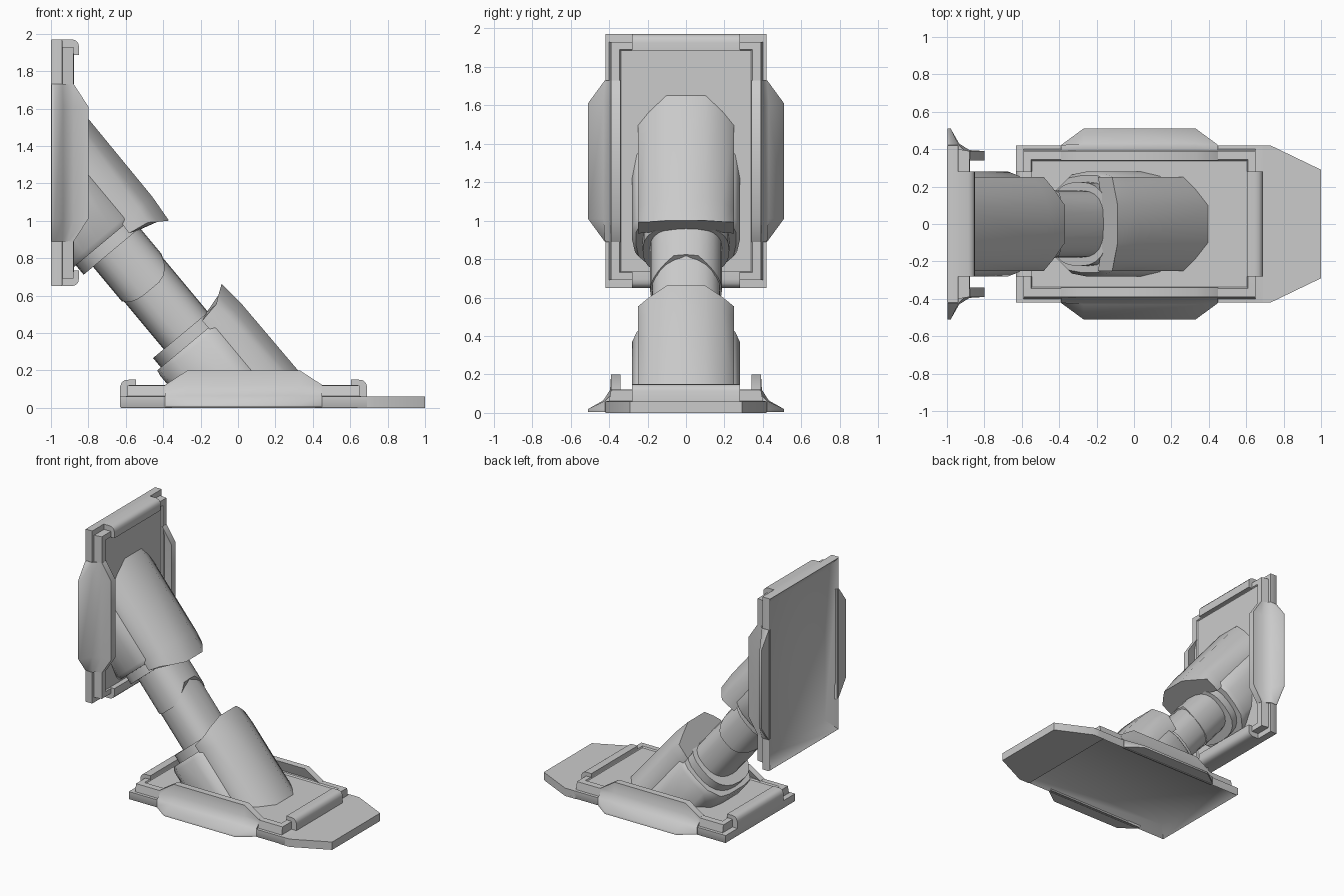
import bpy, bmesh
from math import sin, cos, tau, radians

if "Cube" in bpy.data.objects:
    bpy.data.objects.remove(bpy.data.objects["Cube"])

T_MID = 0.785            # mirror plane of the strut, measured along its axis


def loft(name, loops, smooth=35):
    """Skin equal-length point loops and cap both ends."""
    bm = bmesh.new()
    rows = [[bm.verts.new(p) for p in lp] for lp in loops]
    n = len(rows[0])
    for a, b in zip(rows, rows[1:]):
        for i in range(n):
            j = (i + 1) % n
            bm.faces.new((a[i], a[j], b[j], b[i]))
    bm.faces.new(rows[0][::-1])
    bm.faces.new(rows[-1])
    bmesh.ops.recalc_face_normals(bm, faces=bm.faces)
    me = bpy.data.meshes.new(name)
    bm.to_mesh(me)
    bm.free()
    ob = bpy.data.objects.new(name, me)
    bpy.context.collection.objects.link(ob)
    bpy.ops.object.select_all(action='DESELECT')
    ob.select_set(True)
    bpy.context.view_layer.objects.active = ob
    bpy.ops.object.shade_smooth_by_angle(angle=radians(smooth))
    return ob


# Frames: plate coordinates (s along, y, height) and strut coordinates (y, q across, t along)
def on_base(s, y, h):
    return (s + 0.03, y, h)


def on_wall(s, y, h):
    return (h - 1, y, 1.31 + s)


def strut(y, q, t):
    return (-0.64 * t + 0.768 * q, y, 0.768 * t + 0.64 * q)


def plate(name, place):
    # tray: sloped hollow underside, stepped rim, raised rail, floor
    rings = [(.575, .338, .06), (.655, .415, 0), (.66, .42, .005), (.66, .42, .06),
             (.62, .40, .062), (.62, .39, .12), (.58, .345, .122), (.575, .338, .112)]
    loft(name + "_tray", [[place(a * s, b * y, h) for a, b in
                           ((1, 1), (-1, 1), (-1, -1), (1, -1))] for s, y, h in rings], 50)
    for sg, side in ((-1, "a"), (1, "b")):
        # side flap: tall wall with a flared skirt
        wide = [(.40, .004), (.51, .004), (.51, .02), (.43, .065), (.395, .12), (.39, .2), (.34, .2)]
        slim = [(.40, .004), (.422, .004), (.422, .02), (.422, .062), (.395, .09), (.39, .122), (.34, .122)]
        stations = [(-.42, slim), (-.30, wide), (.30, wide), (.42, slim)]
        loft(f"{name}_flap_{side}",
             [[place(s, sg * y, h) for y, h in sec] for s, sec in stations], 50)
        # rounded end lip
        sec = [(.60, .05), (.66, .05), (.66, .115), (.652, .135), (.637, .147),
               (.615, .15), (.575, .15), (.575, .118), (.60, .118)]
        loft(f"{name}_lip_{side}",
             [[place(sg * s, y, h) for s, h in sec] for y in (-.28, .28)])


def both(half):
    """Mirror a half cross-section in y."""
    return half + [(-p[0],) + tuple(p[1:]) for p in half[::-1]]


def oval(ry, rq, qc, n=24, k=.8):
    pts = []
    for i in range(n):
        c, s = cos(tau * i / n), sin(tau * i / n)
        pts.append((ry * (abs(c) ** k) * (1 if c > 0 else -1),
                    qc + rq * (abs(s) ** k) * (1 if s > 0 else -1)))
    return pts


def socket(name, flip, foot):
    m = (lambda t: 2 * T_MID - t) if flip else (lambda t: t)
    # socket body running down through the plate floor
    body = both([(.10, -.21), (.19, -.195), (.265, -.10), (.28, 0),
                 (.28, .10), (.255, .18), (.18, .215)])
    loft(name + "_body", [[strut(y, q, foot(q)) for y, q in body],
                          [strut(y, q, m(.40)) for y, q in body],
                          [strut(y * .93, q * .97, m(.43)) for y, q in body]], 55)
    # faceted hood overhanging the socket mouth
    hood = both([(.08, .20, .20, .50), (.25, .15, .15, .48), (.25, .275, .265, .50),
                 (.19, .322, .305, .53), (.10, .376, .357, .565)])
    loft(name + "_hood", [[strut(y, q0, foot(q0)) for y, q0, q1, t in hood],
                          [strut(y, (q0 + q1) / 2 + .004, m(.41)) for y, q0, q1, t in hood],
                          [strut(y, q1, m(t)) for y, q0, q1, t in hood]], 55)
    # collar ring around the tube
    ring = oval(.225, .207, .028)
    loft(name + "_collar", [[strut(y, q, m(t)) for y, q in ring] for t in (.40, .495)])


plate("base", on_base)
plate("wall", on_wall)

# toe extension of the base plate
toe = both([(.42, .64), (.42, .73), (.29, 1.0)])
loft("base_toe", [[(x, y, h) for y, x in toe] for h in (0, .06)], 50)

# sockets end inside each plate's floor
socket("base_socket", False, lambda q: (.07 - .64 * q) / .768)
socket("wall_socket", True, lambda q: (.93 + .768 * q) / .64)


# two tubes meeting at a pointed joint: tip above, shallow notch below
def joint(y, q):
    v = min(1, max(0, (.18 - abs(y)) / .12))
    return .785 + (.11 if q > .05 else .05) * v


tube = oval(.178, .155, .05)
sleeve = oval(.187, .163, .05)
loft("lower_tube", [[strut(y, q, .42) for y, q in tube],
                    [strut(y, q, joint(y, q) + .01) for y, q in tube]])
loft("upper_tube", [[strut(y, q, joint(y, q)) for y, q in sleeve],
                    [strut(y, q, 1.15) for y, q in sleeve]])
